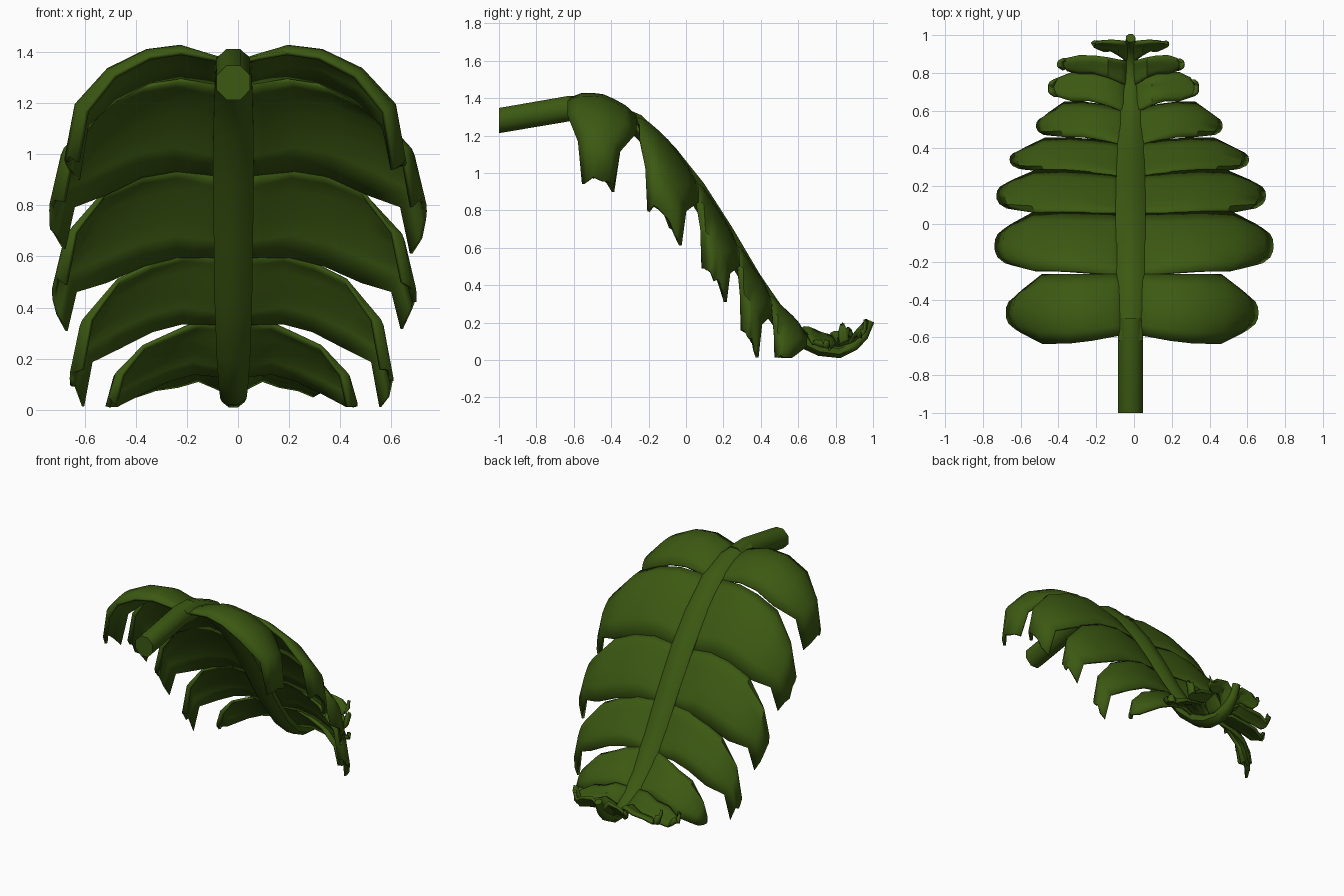
import bpy, bmesh, math, random
from mathutils import Vector

random.seed(4)
if "Cube" in bpy.data.objects:
    bpy.data.objects.remove(bpy.data.objects["Cube"])

leaf_green = bpy.data.materials.new("leaf_green")
leaf_green.use_nodes = True
colour = (0.045, 0.1, 0.006, 1)
leaf_green.diffuse_color = colour
leaf_green.node_tree.nodes["Principled BSDF"].inputs["Base Color"].default_value = colour

CENTRE = -0.018
# Spine of the leaf: (y, z) from the stem joint to the curled tip
SPINE = [(-0.62, 1.36), (-0.45, 1.345), (-0.27, 1.265), (-0.1, 1.1), (0.05, 0.91),
         (0.2, 0.68), (0.35, 0.43), (0.5, 0.22), (0.62, 0.11), (0.72, 0.06),
         (0.82, 0.045), (0.9, 0.08), (0.95, 0.13), (0.985, 0.21)]


def lerp_table(table, t):
    if t <= table[0][0]:
        return table[0][1]
    for (a, p), (b, q) in zip(table, table[1:]):
        if t <= b:
            return p + (q - p) * (t - a) / (b - a)
    return table[-1][1]


def finish(name, bm, angle):
    bmesh.ops.recalc_face_normals(bm, faces=bm.faces)
    mesh = bpy.data.meshes.new(name)
    bm.to_mesh(mesh)
    bm.free()
    mesh.materials.append(leaf_green)
    obj = bpy.data.objects.new(name, mesh)
    bpy.context.collection.objects.link(obj)
    bpy.ops.object.select_all(action='DESELECT')
    obj.select_set(True)
    bpy.context.view_layer.objects.active = obj
    bpy.ops.object.shade_smooth_by_angle(angle=math.radians(angle))
    return obj


def tube(name, path, sizes, sides=8):
    """Sweep an oval section along a path in the centre plane."""
    bm = bmesh.new()
    rings = []
    for i, (y, z) in enumerate(path):
        before, after = path[max(i - 1, 0)], path[min(i + 1, len(path) - 1)]
        along = Vector((0, after[0] - before[0], after[1] - before[1])).normalized()
        up = Vector((1, 0, 0)).cross(along)
        if i == 0 and y < -0.9:
            up = Vector((0, 0, 1))
        wide, tall = sizes(y)
        ring = []
        for k in range(sides):
            a = math.tau * (k + 0.5) / sides
            ring.append(bm.verts.new(Vector((CENTRE + wide * math.cos(a), y, z))
                                     + up * tall * math.sin(a)))
        rings.append(ring)
    for a, b in zip(rings, rings[1:]):
        for k in range(sides):
            n = (k + 1) % sides
            bm.faces.new((a[k], a[n], b[n], b[k]))
    bm.faces.new(rings[0])
    bm.faces.new(rings[-1])
    return finish(name, bm, 50)


# Round stalk and the flatter midrib that continues it
tube("stalk", [(-1, 1.28), (-0.62, 1.345), (-0.5, 1.34)], lambda y: (0.071, 0.073))
WIDTH = [(-0.6, 0.07), (0, 0.088), (0.4, 0.078), (0.8, 0.05), (0.99, 0.025)]
tube("midrib", SPINE, lambda y: (lerp_table(WIDTH, y), 0.6 * lerp_table(WIDTH, y) + 0.01))

# Lobe data: root span, shoulder span, tip span (y), reach left, reach right, rise, drop
LOBES = [
    ((-0.58, -0.27), (-0.63, -0.27), (-0.55, -0.39), 0.65, 0.67, 0.07, 0.37),
    ((-0.28, 0.05), (-0.25, 0.06), (-0.2, -0.03), 0.73, 0.73, 0.07, 0.36),
    ((0.05, 0.25), (0.055, 0.28), (0.09, 0.21), 0.69, 0.72, 0.07, 0.32),
    ((0.24, 0.42), (0.275, 0.45), (0.3, 0.38), 0.6, 0.65, 0.07, 0.33),
    ((0.4, 0.6), (0.46, 0.64), (0.48, 0.56), 0.46, 0.51, 0.07, 0.2),
    ((0.58, 0.74), (0.65, 0.8), (0.68, 0.76), 0.34, 0.45, 0.08, -0.04),
    ((0.72, 0.86), (0.8, 0.89), (0.82, 0.87), 0.26, 0.4, 0.1, -0.12),
    ((0.84, 0.96), (0.92, 0.97), (0.94, 0.965), 0.18, 0.22, 0.06, -0.04),
]
STATIONS = [0, 0.15, 0.32, 0.52, 0.75, 0.94, 1]
ROWS = 7


def lobe(name, side, root, shoulder, tip, reach, rise, drop):
    """One drooping blade: rises from the midrib, then folds down at its end."""
    fold = [(0, 0), (0.15, rise * 0.5), (0.32, rise), (0.52, rise * 0.75),
            (0.75, rise * 0.5 - drop * 0.15), (0.94, -drop * 0.42), (1, -drop)]
    bm = bmesh.new()
    grid = []
    for u in STATIONS:
        front, back = (lerp_table([(0, root[i]), (0.45, shoulder[i]), (0.78, shoulder[i]),
                                   (1, tip[i])], u) for i in (0, 1))
        line = []
        for r in range(ROWS):
            v = r / (ROWS - 1)
            edge = abs(2 * v - 1)
            y = front + (back - front) * v
            out = u * (1 - 0.07 * u * edge ** 3)
            x = side * reach * out + CENTRE * (1 - out)
            curl = 0.035 * min(1, u * 3) * edge ** 4 * (1 if drop > 0 else 0.4)
            z = lerp_table(SPINE, y) + lerp_table(fold, u) - curl
            if u == 1:
                z += random.uniform(-0.02, 0.03)
            line.append(bm.verts.new((x, y, max(z, 0.012))))
        grid.append(line)
    for a, b in zip(grid, grid[1:]):
        for r in range(ROWS - 1):
            quad = (a[r], a[r + 1], b[r + 1], b[r])
            bm.faces.new(quad if side < 0 else quad[::-1])
    obj = finish(name, bm, 45)
    solid = obj.modifiers.new("thickness", 'SOLIDIFY')
    solid.thickness = 0.018
    solid.offset = 0
    return obj


for number, (root, shoulder, tip, left, right, rise, drop) in enumerate(LOBES, 1):
    lobe(f"left_lobe_{number}", 1, root, shoulder, tip, left, rise, drop)
    lobe(f"right_lobe_{number}", -1, root, shoulder, tip, right, rise, drop)
